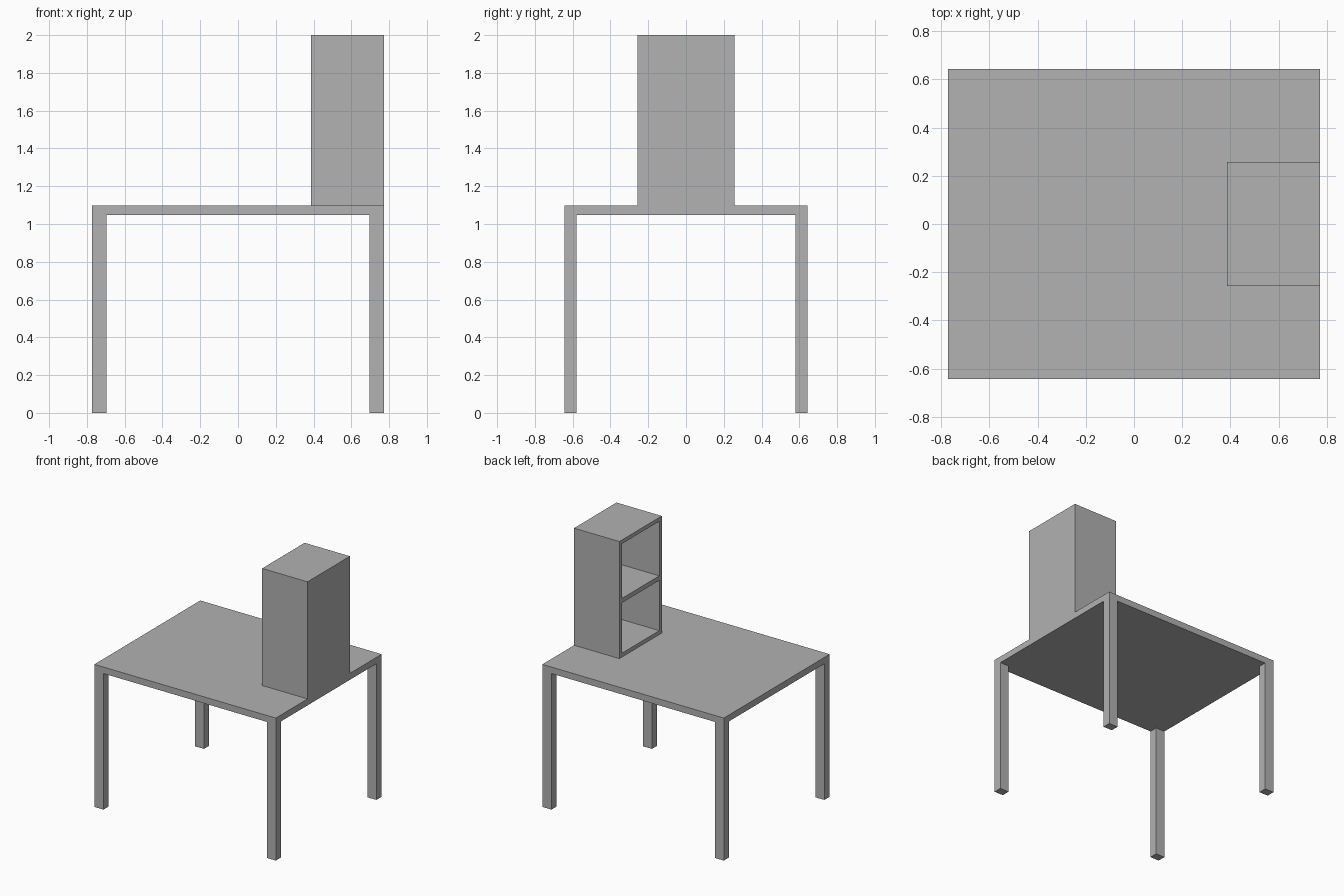
import bpy
import bmesh
from mathutils import Matrix, Vector

cube = bpy.data.objects.get("Cube")
if cube:
    bpy.data.objects.remove(cube, do_unlink=True)

grey = bpy.data.materials.new("plain_grey")
grey.use_nodes = True
COLOUR = (0.445, 0.445, 0.445, 1)
grey.diffuse_color = COLOUR
grey.node_tree.nodes["Principled BSDF"].inputs["Base Color"].default_value = COLOUR

HALF_X, HALF_Y = 0.773, 0.644
DESK_Z, TOP_THICK = 1.098, 0.05
LEG_X, LEG_Y = 0.077, 0.064


def box(lo, hi):
    """Start a mesh as a box between two corners."""
    lo, hi = Vector(lo), Vector(hi)
    bm = bmesh.new()
    place = Matrix.Translation((lo + hi) / 2) @ Matrix.Diagonal((*(hi - lo), 1))
    bmesh.ops.create_cube(bm, size=1, matrix=place)
    return bm


def cut(bm, faces, axis, values):
    """Score the given faces (by rule) along planes of constant axis value."""
    normal = Vector([float(i == axis) for i in range(3)])
    for value in values:
        chosen = [f for f in bm.faces if faces(f)]
        geom = set(chosen)
        for f in chosen:
            geom.update(f.edges)
            geom.update(f.verts)
        bmesh.ops.bisect_plane(bm, geom=list(geom), plane_co=normal * value, plane_no=normal)


def push(bm, faces, offset):
    """Extrude each face separately by an offset."""
    for f in bmesh.ops.extrude_discrete_faces(bm, faces=faces)["faces"]:
        bmesh.ops.translate(bm, verts=f.verts, vec=offset)


def finish(bm, name):
    bmesh.ops.recalc_face_normals(bm, faces=bm.faces)
    mesh = bpy.data.meshes.new(name)
    bm.to_mesh(mesh)
    bm.free()
    mesh.materials.append(grey)
    bpy.context.collection.objects.link(bpy.data.objects.new(name, mesh))


# Table: legs drawn down from the corners of the slab
under = DESK_Z - TOP_THICK
bm = box((-HALF_X, -HALF_Y, under), (HALF_X, HALF_Y, DESK_Z))
inner_x, inner_y = HALF_X - LEG_X, HALF_Y - LEG_Y
bottom = lambda f: f.normal.z < -0.9
bm.normal_update()
cut(bm, bottom, 0, (-inner_x, inner_x))
bm.normal_update()
cut(bm, bottom, 1, (-inner_y, inner_y))
bm.normal_update()
corners = []
for f in bm.faces:
    c = f.calc_center_median()
    if bottom(f) and abs(c.x) > inner_x and abs(c.y) > inner_y:
        corners.append(f)
push(bm, corners, (0, 0, -under))
finish(bm, "table_with_legs")

# Cabinet: two open compartments pushed into its inward-facing side
WALL, SHELF_TOP, SHELF_LOW = 0.03, 1.55, 1.515
CAB_X, CAB_Y, CAB_TOP = 0.387, 0.258, 2.0
bm = box((CAB_X, -CAB_Y, DESK_Z), (HALF_X, CAB_Y, CAB_TOP))
open_side = lambda f: f.normal.x < -0.9
bm.normal_update()
cut(bm, open_side, 1, (WALL - CAB_Y, CAB_Y - WALL))
bm.normal_update()
cut(bm, open_side, 2, (DESK_Z + WALL, SHELF_LOW, SHELF_TOP, CAB_TOP - WALL))
bm.normal_update()
cells = []
for f in bm.faces:
    c = f.calc_center_median()
    in_cell = DESK_Z + WALL < c.z < SHELF_LOW or SHELF_TOP < c.z < CAB_TOP - WALL
    if open_side(f) and abs(c.y) < CAB_Y - WALL and in_cell:
        cells.append(f)
push(bm, cells, (HALF_X - CAB_X - WALL, 0, 0))
finish(bm, "open_cabinet")
